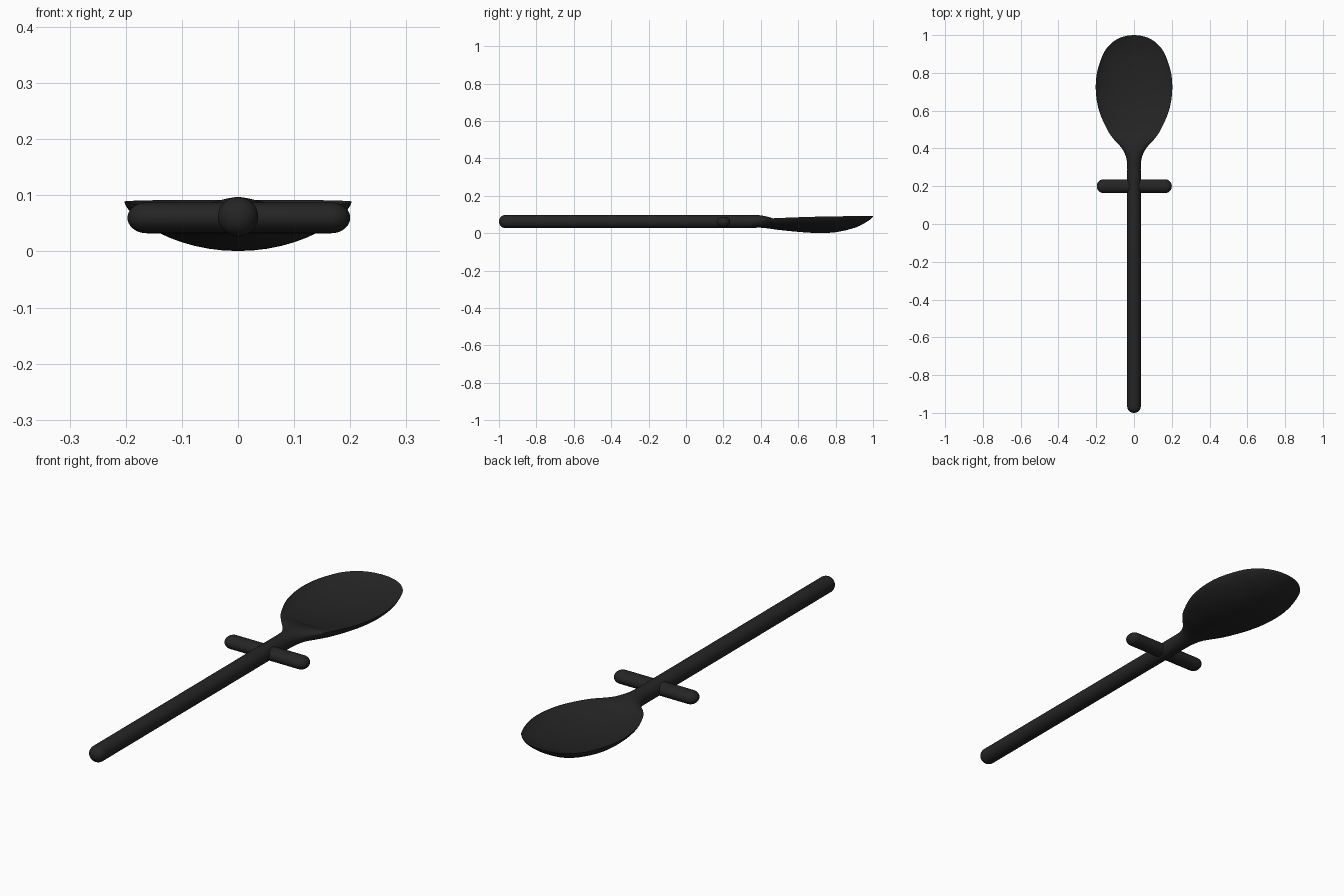
import bpy, bmesh, math

if "Cube" in bpy.data.objects:
    bpy.data.objects.remove(bpy.data.objects["Cube"])

black = bpy.data.materials.new("soft black")
black.diffuse_color = (0.018, 0.018, 0.018, 1)
black.use_nodes = True
black.node_tree.nodes["Principled BSDF"].inputs["Base Color"].default_value = black.diffuse_color
N = 48  # points around each section


def section(bm, y, w, zr, top, bot, q):
    """Closed section: side points at height zr, crown offset top, belly offset bot."""
    ring = []
    for i in range(N):
        a = 2 * math.pi * i / N
        s = math.sin(a)
        d = top if s >= 0 else bot
        ring.append(bm.verts.new((w * math.cos(a), y, zr + d * abs(s) ** q)))
    return ring


def loft(name, stations, along_x=False):
    bm = bmesh.new()
    rings = [section(bm, *s) for s in stations]
    for r0, r1 in zip(rings, rings[1:]):
        for i in range(N):
            j = (i + 1) % N
            bm.faces.new((r0[i], r0[j], r1[j], r1[i]))
    bm.faces.new(rings[0])
    bm.faces.new(rings[-1])
    if along_x:
        for v in bm.verts:
            v.co.x, v.co.y = v.co.y, 0.2 - v.co.x
    bmesh.ops.recalc_face_normals(bm, faces=bm.faces)
    me = bpy.data.meshes.new(name)
    bm.to_mesh(me)
    bm.free()
    me.materials.append(black)
    ob = bpy.data.objects.new(name, me)
    bpy.context.collection.objects.link(ob)
    bpy.context.view_layer.objects.active = ob
    ob.select_set(True)
    bpy.ops.object.shade_smooth_by_angle(angle=math.radians(45))
    ob.select_set(False)
    return ob


def rod(y0, y1, rw, rz, zc, cap):
    """Stations of a rod with domed ends."""
    ang = [math.radians(3 + 87 * k / 10) for k in range(11)]
    first = [(y0 + cap * (1 - math.cos(a)), math.sin(a)) for a in ang]
    last = [(y1 - cap * (1 - math.cos(a)), math.sin(a)) for a in reversed(ang)]
    return [(y, rw * f, zc, rz * f, -rz * f, 1) for y, f in first + last]


def smooth(st, steps=6):
    """Catmull-Rom through the stations."""
    out = []
    for k in range(len(st) - 1):
        p = [st[max(k - 1, 0)], st[k], st[k + 1], st[min(k + 2, len(st) - 1)]]
        for n in range(steps):
            t = n / steps
            out.append(tuple(
                0.5 * (2 * b + (c - a) * t + (2 * a - 5 * b + 4 * c - d) * t * t
                       + (3 * b - a - 3 * c + d) * t ** 3)
                for a, b, c, d in zip(*p)))
    return out + [st[-1]]


# long round handle and cross bar
loft("handle", rod(-1.0, 0.32, 0.036, 0.035, 0.062, 0.034))
loft("cross_bar", rod(-0.197, 0.2, 0.036, 0.0275, 0.06, 0.034), along_x=True)

# neck flowing into the hollow bowl: y, half width, rim z, crown, belly, power
bowl = [
    (0.25, 0.036, 0.062, 0.035, -0.035, 1.0),
    (0.30, 0.036, 0.062, 0.035, -0.035, 1.0),
    (0.35, 0.041, 0.064, 0.033, -0.036, 1.0),
    (0.40, 0.064, 0.070, 0.025, -0.041, 1.1),
    (0.45, 0.108, 0.078, 0.006, -0.054, 1.2),
    (0.50, 0.142, 0.081, -0.015, -0.064, 1.3),
    (0.60, 0.185, 0.085, -0.037, -0.078, 1.4),
    (0.70, 0.202, 0.088, -0.045, -0.087, 1.4),
    (0.80, 0.196, 0.090, -0.043, -0.085, 1.4),
    (0.90, 0.163, 0.091, -0.030, -0.063, 1.4),
    (0.95, 0.127, 0.092, -0.018, -0.041, 1.4),
    (0.98, 0.086, 0.092, -0.008, -0.022, 1.4),
    (0.995, 0.044, 0.092, -0.002, -0.010, 1.4),
    (1.00, 0.004, 0.092, -0.0005, -0.003, 1.4),
]
loft("bowl", smooth(bowl))
